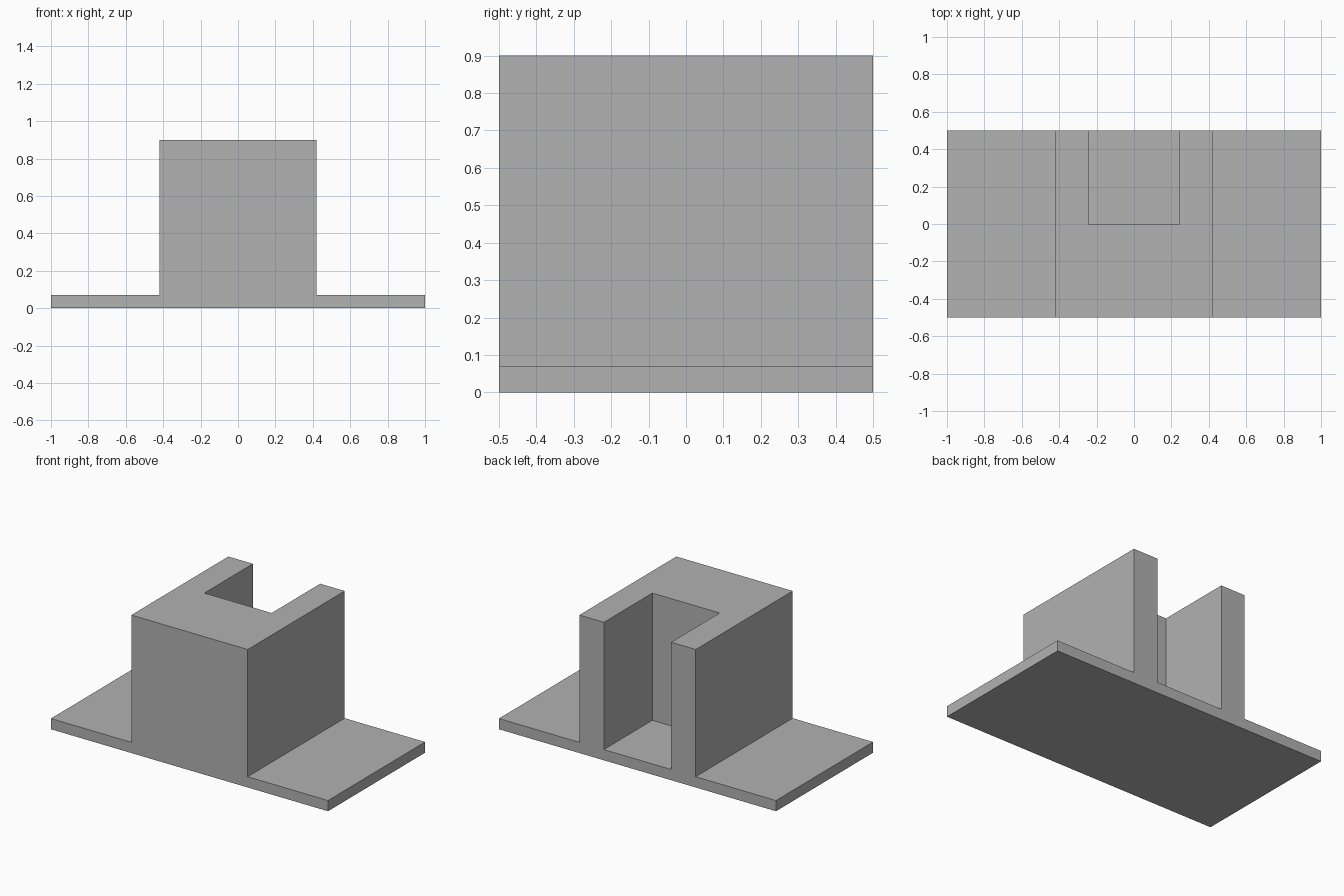
import bpy
import bmesh
from mathutils import Vector

cube = bpy.data.objects.get("Cube")
if cube:
    bpy.data.objects.remove(cube, do_unlink=True)

HALF_LENGTH, HALF_DEPTH = 1.0, 0.5
BASE_TOP, BLOCK_TOP = 0.07, 0.9
BLOCK_HALF, SLOT_HALF = 0.42, 0.243

grey = bpy.data.materials.new("plain grey")
grey.use_nodes = True
colour = (0.445, 0.445, 0.445, 1)
grey.diffuse_color = colour
grey.node_tree.nodes["Principled BSDF"].inputs["Base Color"].default_value = colour


def extrude_profile(name, points, y_front, y_back):
    """Extrude a closed x-z outline from y_front to y_back."""
    bm = bmesh.new()
    face = bm.faces.new([bm.verts.new((x, y_front, z)) for x, z in points])
    result = bmesh.ops.extrude_face_region(bm, geom=[face])
    moved = [v for v in result["geom"] if isinstance(v, bmesh.types.BMVert)]
    bmesh.ops.translate(bm, verts=moved, vec=Vector((0, y_back - y_front, 0)))
    bmesh.ops.recalc_face_normals(bm, faces=bm.faces[:])
    mesh = bpy.data.meshes.new(name)
    bm.to_mesh(mesh)
    bm.free()
    mesh.materials.append(grey)
    obj = bpy.data.objects.new(name, mesh)
    bpy.context.collection.objects.link(obj)
    return obj


# Flanged block: mirrored half outline of the base plate and raised block
half = [(HALF_LENGTH, 0), (HALF_LENGTH, BASE_TOP),
        (BLOCK_HALF, BASE_TOP), (BLOCK_HALF, BLOCK_TOP)]
outline = half + [(-x, z) for x, z in reversed(half)]
bracket = extrude_profile("flanged_block", outline, -HALF_DEPTH, HALF_DEPTH)

# Slot: open at the top and back, down to the base plate
slot = [(SLOT_HALF, BASE_TOP), (SLOT_HALF, BLOCK_TOP + 0.1)]
slot += [(-x, z) for x, z in reversed(slot)]
cutter = extrude_profile("slot_cutter", slot, 0, HALF_DEPTH + 0.1)
cutter.hide_render = True

cut = bracket.modifiers.new("slot", "BOOLEAN")
cut.operation = "DIFFERENCE"
cut.solver = "EXACT"
cut.object = cutter
bpy.context.view_layer.objects.active = bracket
bpy.ops.object.modifier_apply(modifier=cut.name)
bpy.data.objects.remove(cutter, do_unlink=True)
